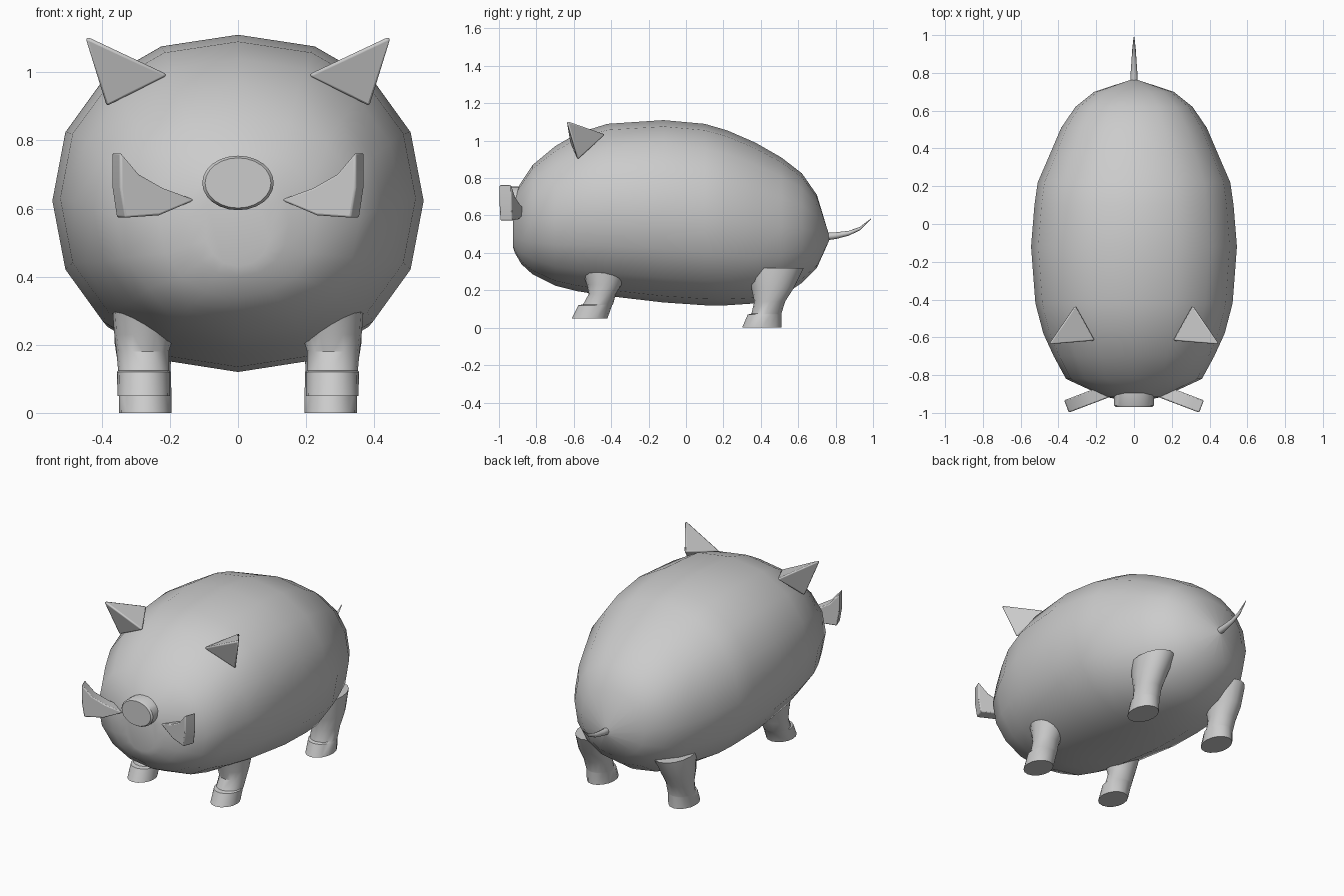
import bpy, bmesh
from math import sin, cos, pi, radians, copysign
from mathutils import Vector

if "Cube" in bpy.data.objects:
    bpy.data.objects.remove(bpy.data.objects["Cube"])


def finish(name, bm, angle=35, bevel=0):
    bmesh.ops.recalc_face_normals(bm, faces=bm.faces)
    me = bpy.data.meshes.new(name)
    bm.to_mesh(me)
    bm.free()
    ob = bpy.data.objects.new(name, me)
    bpy.context.collection.objects.link(ob)
    if bevel:
        m = ob.modifiers.new("bevel", 'BEVEL')
        m.width, m.segments = bevel, 2
    bpy.ops.object.select_all(action='DESELECT')
    ob.select_set(True)
    bpy.context.view_layer.objects.active = ob
    bpy.ops.object.shade_smooth_by_angle(angle=radians(angle))
    return ob


def loft(name, rings, angle=35, bevel=0):
    """Skin a list of point rings and cap both ends."""
    bm = bmesh.new()
    vs = [[bm.verts.new(p) for p in r] for r in rings]
    n = len(vs[0])
    for a, b in zip(vs, vs[1:]):
        for i in range(n):
            j = (i + 1) % n
            bm.faces.new((a[i], a[j], b[j], b[i]))
    bm.faces.new(vs[0])
    bm.faces.new(vs[-1])
    return finish(name, bm, angle, bevel)


def sections(n, power=1.0):
    """Unit (super)ellipse points."""
    out = []
    for i in range(n):
        c, s = cos(2 * pi * i / n), sin(2 * pi * i / n)
        out.append((copysign(abs(c) ** power, c), copysign(abs(s) ** power, s)))
    return out


# Body: cross-sections along y as (y, top, bottom, half width)
body = [(-0.925, .69, .43, .10), (-0.915, .72, .40, .15), (-0.88, .78, .34, .23),
        (-0.82, .87, .285, .36), (-0.70, .97, .225, .425), (-0.58, 1.04, .195, .48),
        (-0.42, 1.09, .17, .522), (-0.12, 1.11, .135, .545), (0.10, 1.09, .12, .527),
        (0.22, 1.055, .12, .51), (0.37, .99, .13, .445), (0.51, .91, .165, .385),
        (0.62, .825, .24, .31), (0.70, .71, .32, .21), (0.765, .495, .465, .012)]
loft("body", [[(w * c, y, (t + b) / 2 + (t - b) / 2 * s) for c, s in sections(16, .92)]
              for y, t, b, w in body], angle=80)

# Snout: flat oval disc
loft("snout", [[(k * .105 * c, y, .675 + k * .08 * s) for c, s in sections(24)]
               for y, k in ((-.86, 1), (-.96, 1), (-.97, .92))])

# Tail: thin tapering upward curl
tail = [(.72, .485, .022), (.80, .492, .018), (.87, .505, .013), (.93, .53, .009), (.99, .583, .002)]
loft("tail", [[(r * c, y, z + r * s) for c, s in sections(8)] for y, z, r in tail], angle=60)

# Leg sections as (z, front y, back y, half width, centre x)
front_leg = [(.05, -.61, -.42, .077, .277), (.12, -.575, -.395, .078, .277),
             (.125, -.55, -.39, .075, .277), (.18, -.52, -.375, .077, .28),
             (.23, -.53, -.345, .088, .275), (.32, -.56, -.30, .10, .27)]
back_leg = [(0, .30, .51, .077, .272), (.07, .33, .51, .077, .272),
            (.075, .35, .51, .076, .272), (.14, .365, .53, .077, .275),
            (.21, .35, .575, .088, .275), (.32, .32, .63, .10, .26)]

# Tusk outline (x, z) and ear corners on the +x side
tusk = [(.125, .625), (.22, .66), (.29, .70), (.345, .765), (.345, .66), (.332, .573), (.23, .58)]
ear = [(.455, -.64, 1.11), (.20, -.62, .99), (.388, -.578, .895), (.308, -.425, 1.035)]

for side, label in ((1, "left"), (-1, "right")):
    for nm, leg in (("front_leg", front_leg), ("back_leg", back_leg)):
        loft(f"{nm}_{label}", [[(side * (cx + w * c), (f + b) / 2 + (b - f) / 2 * s, z)
                               for c, s in sections(16)] for z, f, b, w, cx in leg])
    front = [Vector((side * x, -.915 - (x - .125) * .38, z)) for x, z in tusk]
    back = [p + Vector((side * .025, .065, 0)) for p in front]
    loft(f"tusk_{label}", [front, back], bevel=.006)
    bm = bmesh.new()
    v = [bm.verts.new((side * x, y, z)) for x, y, z in ear]
    for tri in ((0, 1, 2), (0, 1, 3), (1, 2, 3), (0, 2, 3)):
        bm.faces.new([v[i] for i in tri])
    finish(f"ear_{label}", bm, bevel=.01)
